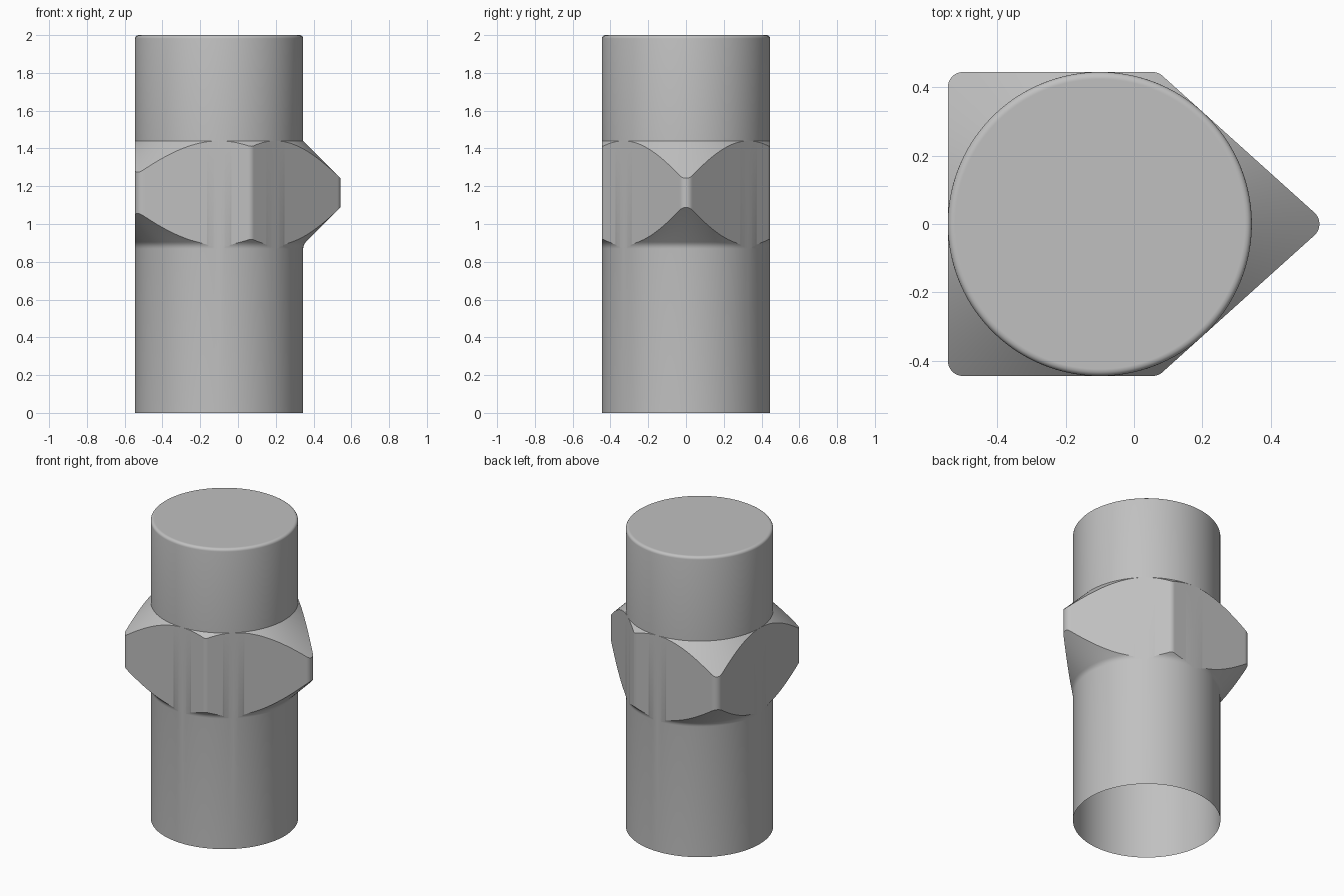
import bpy, bmesh
from math import radians, sin, cos, tan, acos, atan2, sqrt, pi

if "Cube" in bpy.data.objects:
    bpy.data.objects.remove(bpy.data.objects["Cube"])

AXIS_X = -0.10        # barrel axis
R = 0.445             # barrel radius, also the inscribed radius of the collar
CORNER = 0.045        # rounding of the collar's corners
FILLET = 0.05         # blend below the collar
BEVEL = 0.018         # rounded rim at the top
LOW, HIGH, TOP = 0.89, 1.44, 2.0
FLATS = [-48, 48, 90, 180, 270]   # directions the collar flats face
STEPS = 720


def turn(a, b):
    """Signed angle from b to a."""
    return (a - b + pi) % (2 * pi) - pi


def collar_radius(t):
    """Distance from the axis to the rounded five-sided outline."""
    best = min(R / cos(turn(t, radians(f))) for f in FLATS
               if cos(turn(t, radians(f))) > 0.1)
    for f, g in zip(FLATS, FLATS[1:] + [312]):
        half = radians(g - f) / 2
        d = turn(t, radians(f) + half)
        reach = (R - CORNER) / cos(half)
        if abs(d) < 1 and abs(reach * sin(d)) < CORNER:
            s = reach * cos(d) + sqrt(CORNER ** 2 - (reach * sin(d)) ** 2)
            if abs(atan2(s * sin(d), s * cos(d) - reach)) <= half:
                best = s
    return max(best, R)


def underside(r):
    """Height of the lower chamfer cone, blended into the barrel."""
    if r - R < FILLET * (1 - cos(pi / 4)):
        a = acos(min(1, 1 - (r - R) / FILLET))
        return LOW - FILLET * tan(pi / 8) + FILLET * sin(a)
    return LOW + r - R


def column(t):
    """Profile of the body in one direction, from the open foot to the top."""
    rho = collar_radius(t)
    pts = [(R, 0)]
    for k in range(5):                                   # fillet
        r = min(rho, R + FILLET * (1 - cos(k * pi / 16)))
        pts.append((r, underside(r)))
    pts += [(rho, underside(rho)), (rho, HIGH - rho + R), (R, HIGH)]
    for k in range(5):                                   # rounded rim
        a = k * pi / 8
        pts.append((R - BEVEL * (1 - cos(a)), TOP - BEVEL * (1 - sin(a))))
    return pts + [(R - BEVEL - 0.003, TOP)]


# Barrel with chamfered collar, open at the foot
bm = bmesh.new()
columns = []
for i in range(STEPS):
    t = 2 * pi * i / STEPS
    columns.append([bm.verts.new((AXIS_X + r * cos(t), r * sin(t), z))
                    for r, z in column(t)])
for a, b in zip(columns, columns[1:] + columns[:1]):
    for k in range(len(a) - 1):
        bm.faces.new((a[k], b[k], b[k + 1], a[k + 1]))
bm.faces.new([c[-1] for c in columns])
bmesh.ops.remove_doubles(bm, verts=bm.verts, dist=0.00005)
mesh = bpy.data.meshes.new("barrel_with_collar")
bm.to_mesh(mesh)
bm.free()
body = bpy.data.objects.new("barrel_with_collar", mesh)
bpy.context.collection.objects.link(body)

# Plain grey
grey = bpy.data.materials.new("grey")
grey.use_nodes = True
colour = (0.53, 0.53, 0.53, 1)
grey.diffuse_color = colour
grey.node_tree.nodes["Principled BSDF"].inputs["Base Color"].default_value = colour
mesh.materials.append(grey)

bpy.context.view_layer.objects.active = body
body.select_set(True)
bpy.ops.object.shade_smooth_by_angle(angle=radians(25))
